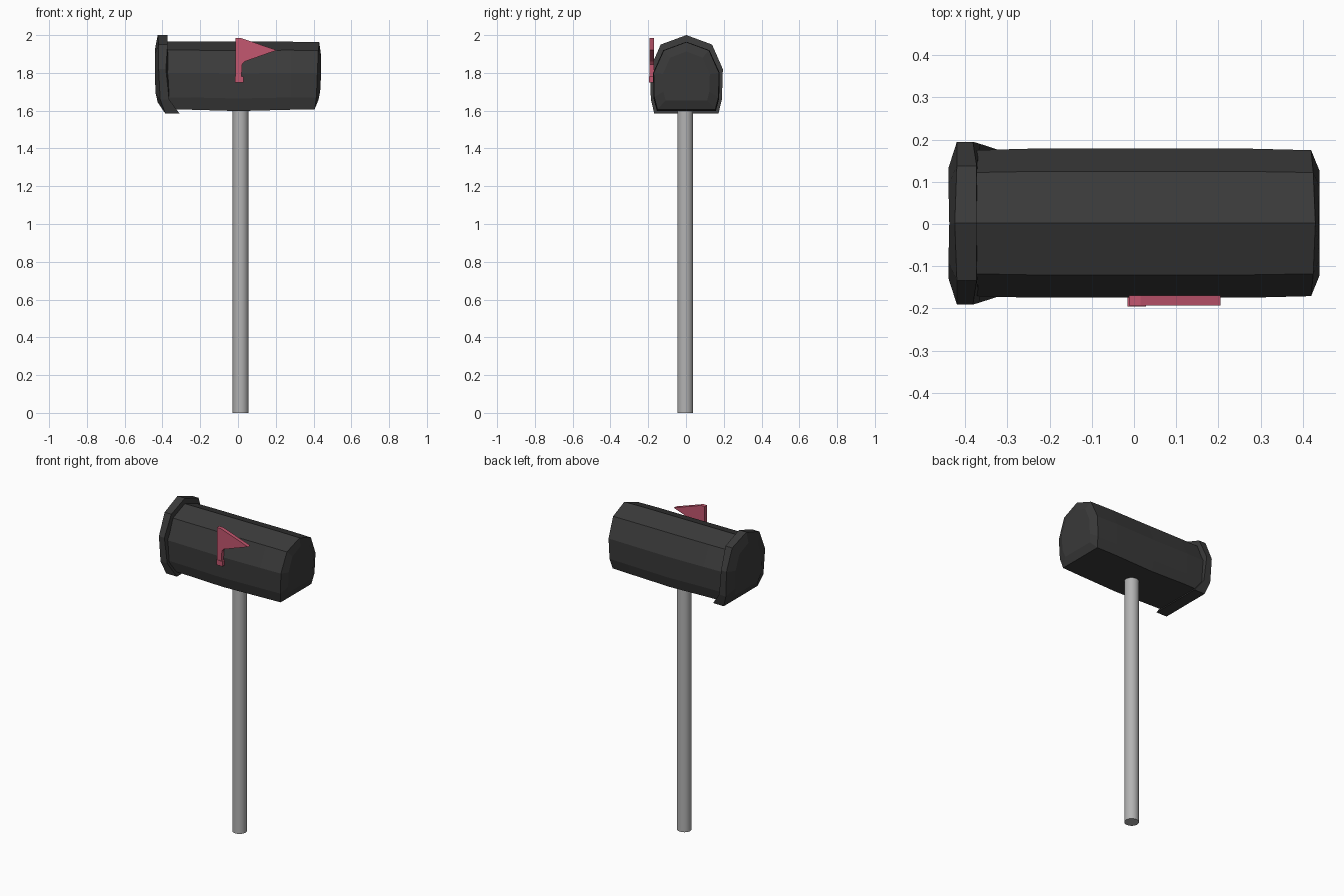
import bpy, bmesh, math

if "Cube" in bpy.data.objects:
    bpy.data.objects.remove(bpy.data.objects["Cube"])


def material(name, rgb):
    m = bpy.data.materials.new(name)
    m.diffuse_color = (*rgb, 1)
    m.use_nodes = True
    m.node_tree.nodes["Principled BSDF"].inputs["Base Color"].default_value = m.diffuse_color
    return m


DARK = material("charcoal metal", (0.042, 0.042, 0.042))
RED = material("flag red", (0.55, 0.095, 0.16))
GREY = material("post grey", (0.45, 0.45, 0.45))


def finish(name, bm, mat):
    bmesh.ops.recalc_face_normals(bm, faces=bm.faces)
    me = bpy.data.meshes.new(name)
    bm.to_mesh(me)
    bm.free()
    me.materials.append(mat)
    ob = bpy.data.objects.new(name, me)
    bpy.context.collection.objects.link(ob)
    return ob


def loft(name, rings, mat):
    bm = bmesh.new()
    loops = [[bm.verts.new(p) for p in r] for r in rings]
    n = len(loops[0])
    for a, b in zip(loops, loops[1:]):
        for i in range(n):
            bm.faces.new((a[i], a[(i + 1) % n], b[(i + 1) % n], b[i]))
    bm.faces.new(loops[0])
    bm.faces.new(loops[-1])
    return finish(name, bm, mat)


def ring(half, xs, sy=1.0, sz=1.0, zc=1.78):
    """Mirror a half profile (bottom to ridge); xs gives x for each point."""
    pts = [(x, y * sy, zc + (z - zc) * sz) for (y, z), x in zip(half, xs)]
    return pts + [(x, 0.004 - y, z) for x, y, z in reversed(pts[:-1])]


# Arched mailbox body with a bulged back end
body = [(0.155, 1.605), (0.172, 1.67), (0.175, 1.80), (0.122, 1.92), (0.002, 1.965)]
loft("mailbox_body", [
    ring(body, [-0.38] * 5),
    ring(body, [-0.25] * 5, 1.02, 1.0),
    ring(body, [0.0] * 5, 1.02, 1.02, 1.96),
    ring(body, [0.28] * 5, 1.02, 1.0),
    ring(body, [0.405, 0.415, 0.42, 0.425, 0.43], 1.0, 0.99),
    ring(body, [0.425, 0.435, 0.44, 0.44, 0.437], 0.72, 0.72)], DARK)

# Door cap, its rim flaring back along the bottom
cap = [(0.172, 1.585), (0.19, 1.66), (0.195, 1.82), (0.138, 1.95), (0.002, 2.0)]
loft("mailbox_door", [
    ring(cap, [-0.425, -0.437, -0.44, -0.44, -0.438], 0.68, 0.7),
    ring(cap, [-0.385, -0.412, -0.42, -0.42, -0.425]),
    ring(cap, [-0.31, -0.365, -0.382, -0.373, -0.373])], DARK)


# Signal flag and its base clip
def plate(name, outline, y0, y1):
    loft(name, [[(x, y, z) for x, z in outline] for y in (y0, y1)], RED)


plate("signal_flag", [(-0.012, 1.77), (0.018, 1.77), (0.022, 1.845), (0.035, 1.86),
                      (0.205, 1.92), (0.015, 1.985), (-0.012, 1.985)], -0.193, -0.17)
plate("flag_clip", [(-0.015, 1.75), (0.028, 1.75), (0.028, 1.782), (-0.015, 1.782)],
      -0.196, -0.165)

# Round post
bpy.ops.mesh.primitive_cylinder_add(vertices=32, radius=0.042, depth=1.62,
                                    location=(0.014, -0.004, 0.81))
post = bpy.context.object
post.name = "post"
post.data.materials.append(GREY)
bpy.ops.object.shade_smooth_by_angle(angle=math.radians(40))
